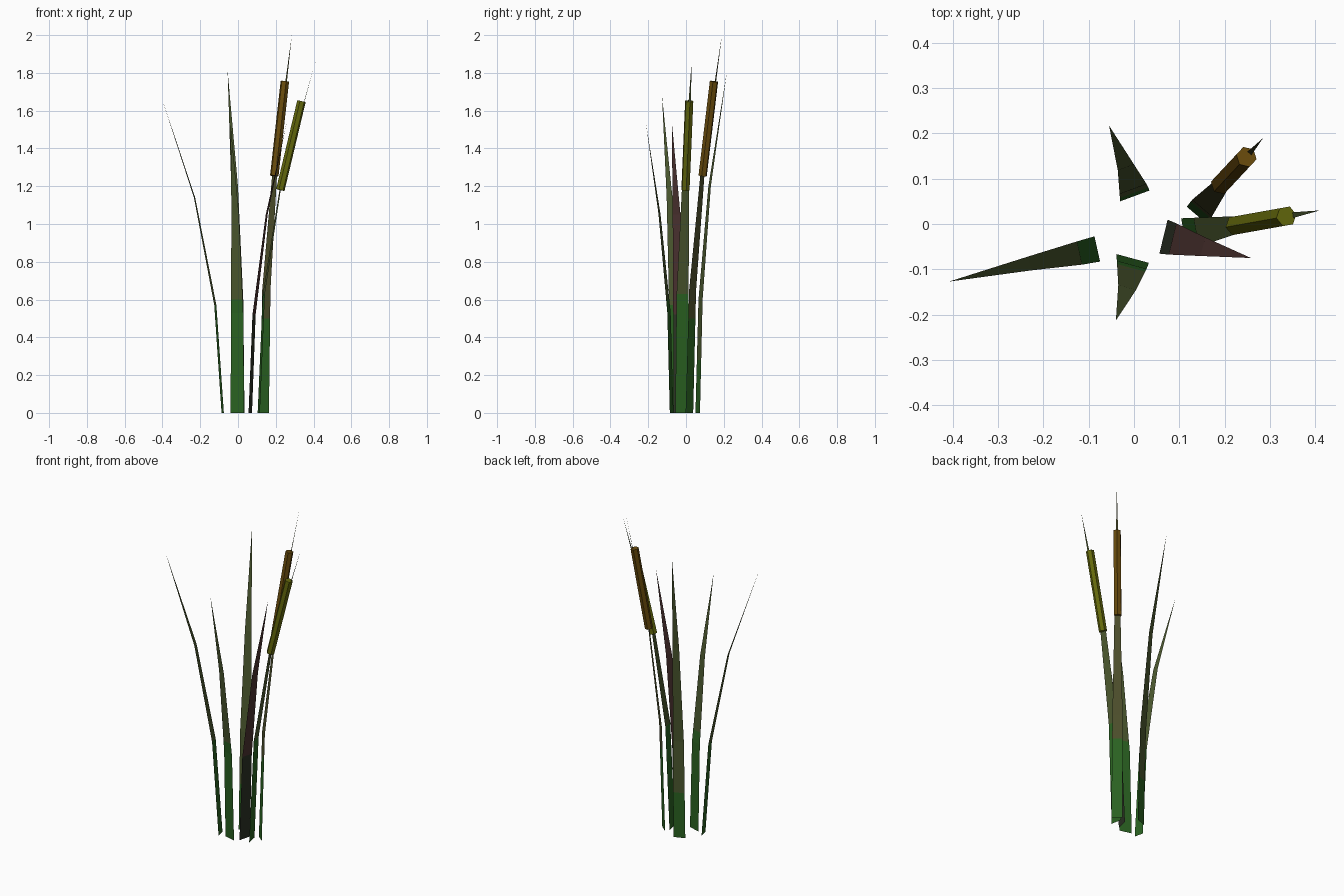
import bpy, bmesh
from mathutils import Vector

if "Cube" in bpy.data.objects:
    bpy.data.objects.remove(bpy.data.objects["Cube"])


def material(name, rgb):
    m = bpy.data.materials.new(name)
    m.use_nodes = True
    linear = [(c / 255) ** 2.2 for c in rgb] + [1]
    m.diffuse_color = linear
    m.node_tree.nodes["Principled BSDF"].inputs["Base Color"].default_value = linear
    return m


GREEN = material("leaf green", (46, 98, 38))
OLIVE = material("olive leaf", (76, 88, 50))
STALK = material("stalk olive", (76, 78, 46))
RED = material("dry red leaf", (78, 54, 52))
DARK = material("dark leaf base", (48, 54, 42))
BROWN = material("brown seed head", (104, 76, 20))
YELLOW = material("yellow green seed head", (100, 104, 20))


def make(name, bm, mats):
    mesh = bpy.data.meshes.new(name)
    bm.to_mesh(mesh)
    bm.free()
    for m in mats:
        mesh.materials.append(m)
    obj = bpy.data.objects.new(name, mesh)
    bpy.context.collection.objects.link(obj)


def blade(name, width, path, split, mats):
    """Flat tapering strip along a path, ending in a point."""
    path = [Vector(p) for p in path]
    out = path[-1] - path[0]
    side = Vector((-out.y, out.x, 0)).normalized() * width / 2
    bm = bmesh.new()
    rows = []
    for p, taper in zip(path[:-1], (1, 0.92, 0.55)):
        rows.append([bm.verts.new(p - side * taper), bm.verts.new(p + side * taper)])
    for a, b in zip(rows, rows[1:]):
        bm.faces.new((a[0], a[1], b[1], b[0]))
    bm.faces.new((*rows[-1], bm.verts.new(path[-1])))
    # Base colour below the split height
    bmesh.ops.bisect_plane(bm, geom=bm.verts[:] + bm.edges[:] + bm.faces[:],
                           dist=0.001, plane_co=(0, 0, split), plane_no=(0, 0, 1))
    for f in bm.faces:
        f.material_index = int(f.calc_center_median().z > split)
    bmesh.ops.reverse_faces(bm, faces=bm.faces[:])
    make(name, bm, mats)


def seed_head(name, low, high, mat):
    """Six sided rod between two points."""
    low, high = Vector(low), Vector(high)
    axis = high - low
    bm = bmesh.new()
    bmesh.ops.create_cone(bm, cap_ends=True, segments=6, radius1=0.023,
                          radius2=0.023, depth=axis.length)
    bm.transform(axis.to_track_quat("Z", "Y").to_matrix().to_4x4())
    bmesh.ops.translate(bm, verts=bm.verts, vec=(low + high) / 2)
    make(name, bm, [mat])


# Leaves
blade("right_leaf", 0.057, [(-.081, -.055, 0), (-.12, -.064, .57),
      (-.23, -.087, 1.14), (-.408, -.127, 1.68)], .57, [GREEN, OLIVE])
blade("back_leaf", 0.069, [(.002, .062, 0), (-.002, .077, .6),
      (-.018, .125, 1.2), (-.055, .217, 1.81)], .28, [GREEN, OLIVE])
blade("front_leaf", 0.074, [(-.003, -.076, 0), (-.005, -.09, .53),
      (-.015, -.14, 1.05), (-.04, -.213, 1.54)], .6, [GREEN, OLIVE])
blade("left_leaf", 0.077, [(.065, -.028, 0), (.085, -.033, .52),
      (.152, -.05, 1.05), (.258, -.075, 1.54)], .52, [DARK, RED])

# Stalks carrying the seed heads
blade("back_stalk", 0.062, [(.14, .018, 0), (.15, .035, .65),
      (.193, .086, 1.25), (.285, .19, 2)], .5, [GREEN, STALK])
blade("left_stalk", 0.07, [(.11, -.022, 0), (.137, -.018, .63),
      (.226, -.002, 1.2), (.41, .03, 1.86)], .63, [GREEN, OLIVE])

# Seed heads
seed_head("brown_seed_head", (.192, .088, 1.255), (.248, .148, 1.755), BROWN)
seed_head("green_seed_head", (.224, -.003, 1.18), (.336, .017, 1.65), YELLOW)
